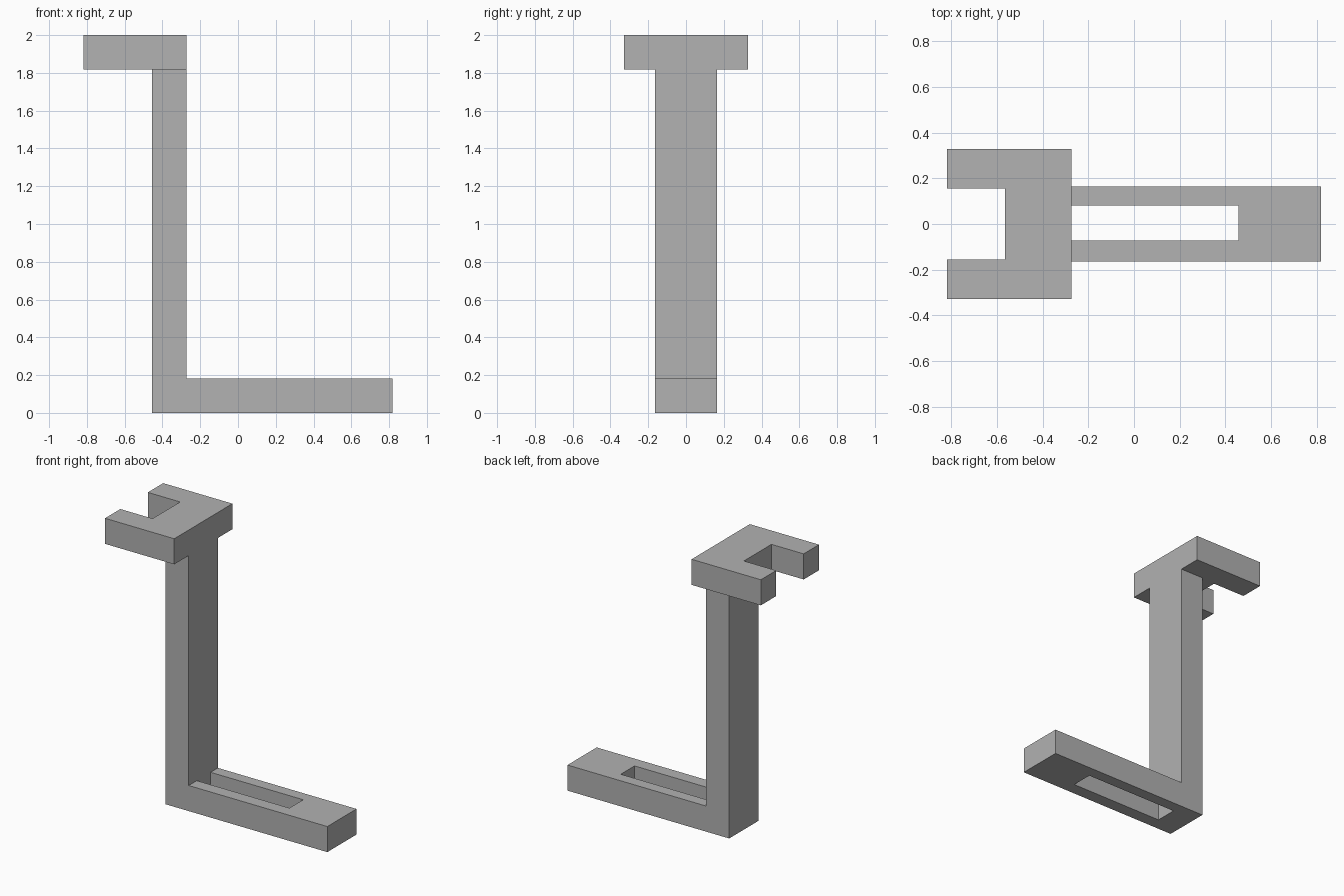
import bpy
import bmesh
from mathutils import Vector

cube = bpy.data.objects.get("Cube")
if cube:
    bpy.data.objects.remove(cube, do_unlink=True)

# Single flat grey
GREY = (0.445, 0.445, 0.445, 1.0)
grey = bpy.data.materials.new("plain grey")
grey.use_nodes = True
grey.diffuse_color = GREY
grey.node_tree.nodes["Principled BSDF"].inputs["Base Color"].default_value = GREY

# Shared dimensions
THICK = 0.182
HEIGHT = 2.0
END = 0.818
POST_BACK, POST_FRONT = -0.455, -0.273
POST_HALF, FORK_HALF = 0.164, 0.327


def extrude_profile(name, points, direction):
    """Closed outline pushed along a direction into a flat-faced solid."""
    bm = bmesh.new()
    face = bm.faces.new([bm.verts.new(p) for p in points])
    result = bmesh.ops.extrude_face_region(bm, geom=[face])
    moved = [v for v in result["geom"] if isinstance(v, bmesh.types.BMVert)]
    bmesh.ops.translate(bm, verts=moved, vec=Vector(direction))
    bmesh.ops.recalc_face_normals(bm, faces=bm.faces)
    mesh = bpy.data.meshes.new(name)
    bm.to_mesh(mesh)
    bm.free()
    mesh.materials.append(grey)
    obj = bpy.data.objects.new(name, mesh)
    bpy.context.collection.objects.link(obj)
    return obj


# Post and foot: one L-shaped side profile extruded across y
l_shape = [(POST_BACK, 0), (END, 0), (END, THICK), (POST_FRONT, THICK),
           (POST_FRONT, HEIGHT - THICK), (POST_BACK, HEIGHT - THICK)]
post = extrude_profile("post_and_foot", [(x, -POST_HALF, z) for x, z in l_shape],
                       (0, 2 * POST_HALF, 0))

# Slot through the foot, starting at the post
slot_plan = [(POST_FRONT, -0.073), (0.456, -0.073), (0.456, 0.082), (POST_FRONT, 0.082)]
cutter = extrude_profile("slot_cutter", [(x, y, -0.1) for x, y in slot_plan],
                         (0, 0, THICK + 0.2))
cutter.hide_render = True
cutter.hide_viewport = True
cutter.display_type = 'WIRE'
slot = post.modifiers.new("slot", 'BOOLEAN')
slot.operation = 'DIFFERENCE'
slot.solver = 'EXACT'
slot.object = cutter

# Forked head: U-shaped plan, mirrored across y, extruded upward
half = [(POST_FRONT, FORK_HALF), (-END, FORK_HALF), (-END, 0.155), (-0.564, 0.155)]
plan = half + [(x, -y) for x, y in reversed(half)]
extrude_profile("forked_head", [(x, y, HEIGHT - THICK) for x, y in plan], (0, 0, THICK))
